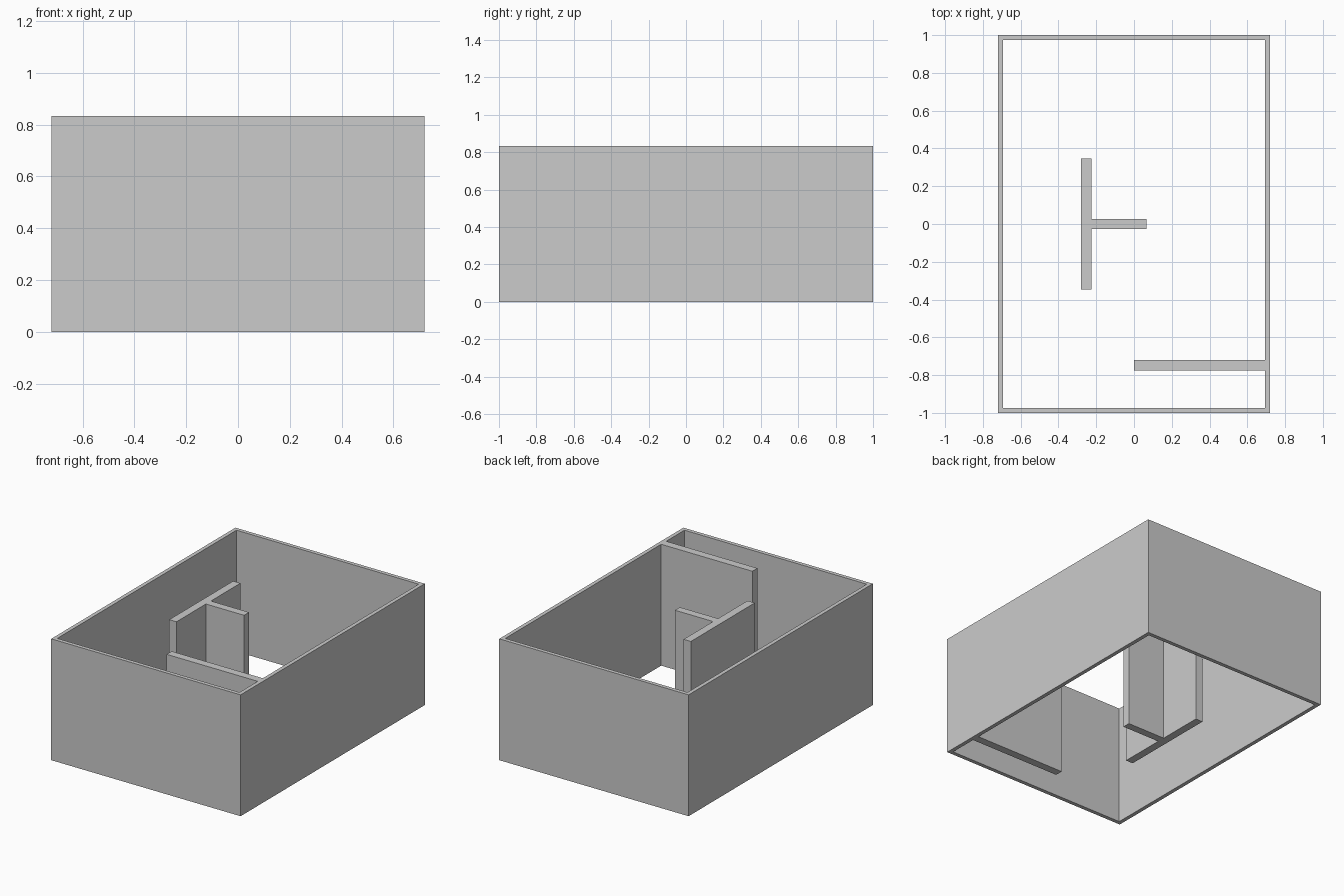
import bpy, bmesh

if "Cube" in bpy.data.objects:
    bpy.data.objects.remove(bpy.data.objects["Cube"])

HEIGHT = 0.834


def extruded_plan(name, loops):
    """Fill a floor plan (outer loop plus optional holes) and raise it to HEIGHT."""
    bm = bmesh.new()
    edges = []
    for loop in loops:
        verts = [bm.verts.new((x, y, 0)) for x, y in loop]
        edges += [bm.edges.new((a, b)) for a, b in zip(verts, verts[1:] + verts[:1])]
    bmesh.ops.triangle_fill(bm, edges=edges, use_beauty=True)
    raised = bmesh.ops.extrude_face_region(bm, geom=bm.faces[:], use_keep_orig=True)
    top = [v for v in raised["geom"] if isinstance(v, bmesh.types.BMVert)]
    bmesh.ops.translate(bm, verts=top, vec=(0, 0, HEIGHT))
    bmesh.ops.recalc_face_normals(bm, faces=bm.faces[:])
    mesh = bpy.data.meshes.new(name)
    bm.to_mesh(mesh)
    bm.free()
    obj = bpy.data.objects.new(name, mesh)
    bpy.context.collection.objects.link(obj)
    return obj


# Outer walls, with a partition stub growing from the right-hand wall
X, Y, T = 0.72, 1.0, 0.027
outer = [(-X, -Y), (X, -Y), (X, Y), (-X, Y)]
xi, yi = X - T, Y - T
inner = [(-xi, -yi), (xi, -yi), (xi, -0.775), (0, -0.775),
         (0, -0.72), (xi, -0.72), (xi, yi), (-xi, yi)]
extruded_plan("outer_walls", [outer, inner])

# Free-standing T-shaped wall
half = [(-0.28, -0.347), (-0.225, -0.347), (-0.225, -0.027), (0.065, -0.027)]
extruded_plan("t_shaped_wall", [half + [(x, -y) for x, y in reversed(half)]])
